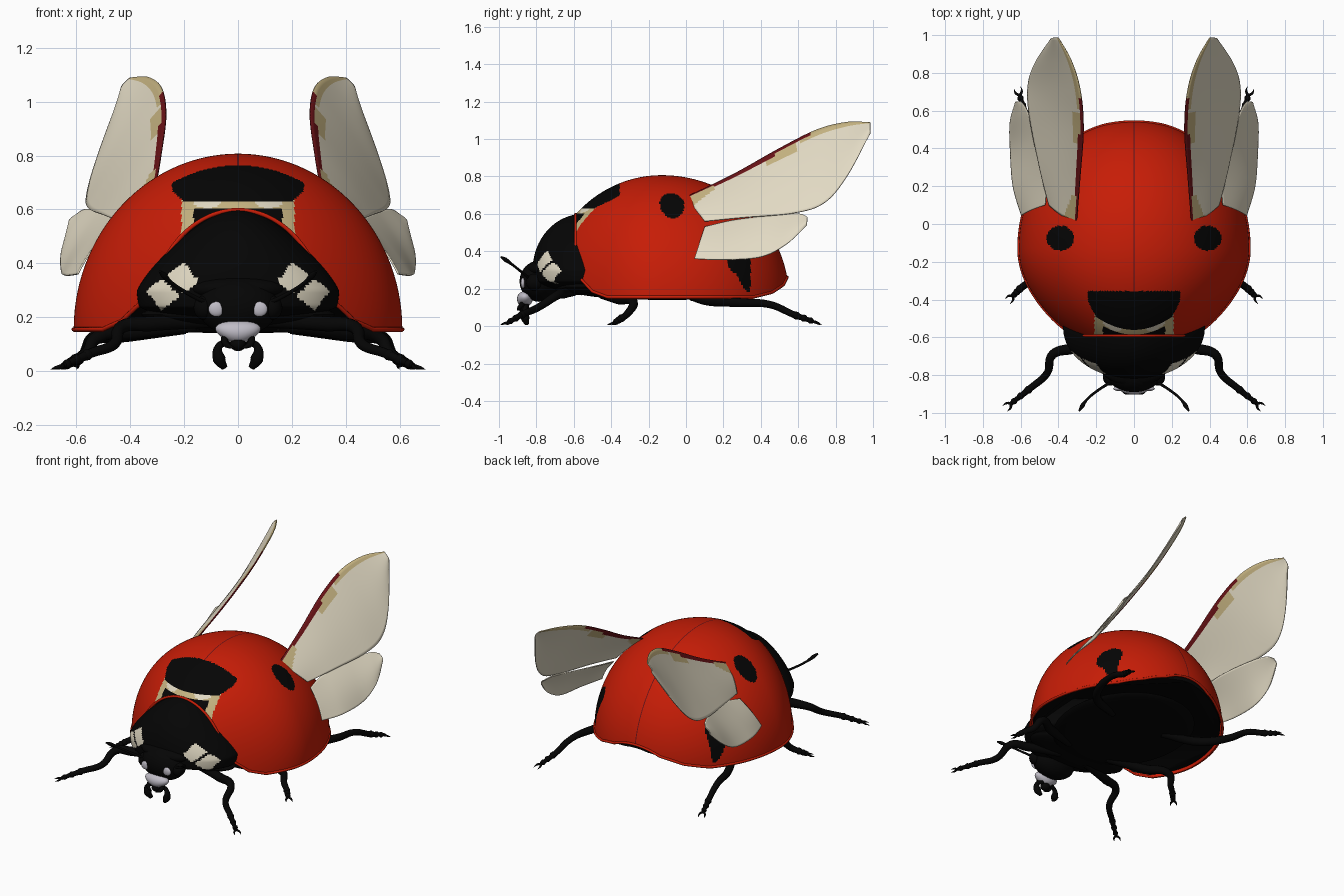
import bpy, bmesh, math
from mathutils import Vector

if "Cube" in bpy.data.objects:
    bpy.data.objects.remove(bpy.data.objects["Cube"])


def material(name, r, g, b):
    m = bpy.data.materials.new(name)
    m.use_nodes = True
    m.diffuse_color = (r, g, b, 1)
    bsdf = m.node_tree.nodes["Principled BSDF"]
    bsdf.inputs["Base Color"].default_value = (r, g, b, 1)
    bsdf.inputs["Roughness"].default_value = 0.6
    return m


red = material("shell_red", .57, .012, .002)
black = material("black", .0015, .0015, .0015)
cream = material("cream", .76, .7, .55)
tan = material("tan", .56, .45, .22)
dark_red = material("dark_red", .14, .006, .008)
grey = material("pale_grey", .52, .5, .56)


def finish(name, bm, mats, rule=None):
    """Turn a bmesh into a smooth object, colouring faces by a rule."""
    bm.normal_update()
    if rule:
        for f in bm.faces:
            f.material_index = mats.index(rule(f.calc_center_median()))
    me = bpy.data.meshes.new(name)
    bm.to_mesh(me)
    bm.free()
    ob = bpy.data.objects.new(name, me)
    bpy.context.collection.objects.link(ob)
    for m in mats:
        me.materials.append(m)
    smooth(ob)
    return ob


def smooth(ob):
    bpy.ops.object.select_all(action='DESELECT')
    ob.select_set(True)
    bpy.context.view_layer.objects.active = ob
    if ob.type == 'CURVE':
        bpy.ops.object.convert(target='MESH')
    bpy.ops.object.shade_smooth_by_angle(angle=math.radians(45))


def ball(name, loc, size, mats, rule=None, detail=32, shape=lambda v: v):
    """Ellipsoid whose unit sphere may be reshaped first."""
    bm = bmesh.new()
    bmesh.ops.create_uvsphere(bm, u_segments=detail, v_segments=detail // 2, radius=1)
    for v in bm.verts:
        v.co = Vector(a * s + c for a, s, c in zip(shape(v.co), size, loc))
    return finish(name, bm, mats, rule)


def tube(name, pts, radii, mat, cyclic=False, kind='BEZIER'):
    cu = bpy.data.curves.new(name, 'CURVE')
    cu.dimensions = '3D'
    cu.bevel_depth = 1
    cu.bevel_resolution = 3
    cu.resolution_u = 6
    cu.use_fill_caps = True
    sp = cu.splines.new(kind)
    knots = sp.bezier_points if kind == 'BEZIER' else sp.points
    knots.add(len(pts) - 1)
    for k, p, r in zip(knots, pts, radii):
        k.radius = r
        if kind == 'BEZIER':
            k.co = p
            k.handle_left_type = k.handle_right_type = 'AUTO'
        else:
            k.co = (*p, 1)
    sp.use_cyclic_u = cyclic
    cu.materials.append(mat)
    ob = bpy.data.objects.new(name, cu)
    bpy.context.collection.objects.link(ob)
    smooth(ob)


def clip(bm, co, no, clear=True):
    geom = bm.verts[:] + bm.edges[:] + bm.faces[:]
    bmesh.ops.bisect_plane(bm, geom=geom, plane_co=co, plane_no=no, clear_outer=clear)


def dome(scale, detail):
    """Half egg, trimmed at the front opening and raised at the tail."""
    bm = bmesh.new()
    bmesh.ops.create_uvsphere(bm, u_segments=detail, v_segments=detail * 5 // 8, radius=scale)
    clip(bm, (0, 0, 0), (0, 0, -1))
    for v in bm.verts:
        x, y, z = v.co
        y = -.13 + y * (.627 if y < 0 else .68)
        t = max(0, (-.13 - y) / .46)
        v.co = (x * .61 * (1 - .19 * t * t), y, .155 + z * .652)
    front = [(-.59, .6), (-.59, .36), (-.56, .25), (-.5, .185), (-.42, .155)]
    back = [(.36, .155), (.46, .18), (.52, .22), (.56, .3)]
    for line in (front, back):
        for (y, z), (y2, z2) in zip(line, line[1:]):
            clip(bm, (0, y, z), (0, z2 - z, y - y2))
    return bm


# Wing case with its painted spots
def shell_paint(c):
    x, y, z = abs(c.x), c.y, c.z
    if math.hypot((x - .39) / .072, (y + .075) / .066) < 1:
        return black
    if x < .245 and y < -.355 and z > .643 + max(-.012, (x - .215) * .9):
        return black
    if y < -.44 and x < .21 and z < .65:
        if math.hypot((x - .115) / .05, (z - .625) / .02) < 1:
            return cream
        if .02 < x < .165 and z < .605:
            return black
        return tan if z > .5 else red
    if .185 < z < .36 and .22 + (.36 - z) * .58 < y < .345:
        return black
    if math.hypot((y - .283) / .063, (z - .36) / .08) < 1:
        return black
    return dark_red if x < .003 else red


bm = dome(1, 352)
for sx in (1, -1):
    clip(bm, (sx * .003, 0, 0), (1, 0, 0), False)

# Rounded lip following the open edge
edge = next(e for e in bm.edges if e.is_boundary)
start, vert, loop = edge.verts[0], edge.verts[1], [edge.verts[0].co.copy()]
while vert != start:
    if (vert.co - loop[-1]).length > .008:
        loop.append(vert.co.copy())
    edge = next(e for e in vert.link_edges if e.is_boundary and e != edge)
    vert = edge.other_vert(vert)
tube("shell_lip", loop, [.008] * len(loop), red, True, 'POLY')

shell = finish("shell", bm, [red, black, cream, tan, dark_red], shell_paint)
solid = shell.modifiers.new("thickness", 'SOLIDIFY')
solid.thickness = .01
solid.offset = -1

# Dark body filling the shell
bm = dome(.97, 96)
bmesh.ops.holes_fill(bm, edges=[e for e in bm.edges if e.is_boundary], sides=0)
bmesh.ops.triangulate(bm, faces=[f for f in bm.faces if len(f.verts) > 4])
body = finish("body", bm, [black])
body.location = (0, .006, .006)
ball("belly", (0, -.1, .18), (.42, .48, .04), [black])


# Neck shield: peaked on top, flat below, with pale cheeks
def peaked(v):
    if v.z < -.2:
        return Vector((v.x, v.y, -.2 + (v.z + .2) * .22))
    return Vector((v.x * (1 - .42 * max(0, v.z)), v.y, v.z))


def shield_paint(c):
    dx, dz = abs(c.x) - .243, c.z - .315
    along, across = dx * .8 - dz * .6, dx * .6 + dz * .8
    cheek = abs(along) < .088 and abs(across) < .046 and c.y < -.62
    return cream if cheek and abs(along - .2 * across) > .008 else black


ball("neck_shield", (0, -.55, .3), (.375, .27, .3), [black, cream], shield_paint, 200, peaked)
ball("chest", (0, -.56, .21), (.36, .15, .045), [black])

# Head
ball("head", (0, -.785, .24), (.15, .105, .11), [black])
ball("brow", (0, -.755, .305), (.18, .1, .05), [black])
ball("face_plate", (0, -.862, .145), (.08, .042, .042), [grey],
     shape=lambda v: Vector((v.x * (1 + .35 * v.z), v.y, v.z)))
ball("mouth", (0, -.868, .1), (.03, .03, .026), [black])


# Wings: a cambered sheet between two smooth edges
def spline(pts, t):
    p = [Vector(q) for q in pts]
    i = min(int(t * (len(p) - 1)), len(p) - 2)
    f = t * (len(p) - 1) - i
    a, b, c, d = p[max(i - 1, 0)], p[i], p[i + 1], p[min(i + 2, len(p) - 1)]
    return b + .5 * f * (c - a + f * (2 * a - 5 * b + 4 * c - d + f * (3 * (b - c) + d - a)))


def wing(name, side, inner, outer, paint, n=48, m=24):
    bm = bmesh.new()
    rows = []
    for i in range(n + 1):
        a, b = spline(inner, i / n), spline(outer, i / n)
        row = []
        for j in range(m + 1):
            p = a.lerp(b, j / m)
            p.x += .012 * math.sin(math.pi * j / m)
            row.append(bm.verts.new((side * p.x, p.y, p.z)))
        rows.append(row)
    mats = [cream, tan, dark_red]
    for i in range(n):
        for j in range(m):
            f = bm.faces.new((rows[i][j], rows[i + 1][j], rows[i + 1][j + 1], rows[i][j + 1]))
            f.material_index = mats.index(paint((i + .5) / n, (j + .5) / m))
    ob = finish(name, bm, mats)
    mod = ob.modifiers.new("thickness", 'SOLIDIFY')
    mod.thickness = .006
    mod.offset = 0


def wing_paint(t, u):
    if u < .1 and .12 < t < .38 or u < .045 and t < .56:
        return dark_red
    if u < .4 - 2.2 * t or u < .15 and .33 < t < .47 or u < .08 and t > .5:
        return tan
    return cream


fore_in = [(.305, 0, .69), (.285, .25, .81), (.268, .5, .95), (.283, .7, 1.05), (.33, .86, 1.09), (.4, .985, 1.088)]
fore_out = [(.45, .1, .56), (.5, .3, .58), (.555, .58, .605), (.56, .74, .66), (.52, .86, .8), (.435, .985, 1.03)]
hind_in = [(.47, .1, .53), (.465, .25, .565), (.51, .45, .59), (.565, .6, .6), (.6, .65, .58)]
hind_out = [(.595, .045, .36), (.64, .2, .355), (.655, .4, .37), (.655, .54, .44), (.625, .645, .54)]

legs = {
    "front": [(.1, -.6, .185), (.33, -.66, .175), (.43, -.69, .165), (.46, -.79, .1), (.55, -.87, .065), (.65, -.95, .02)],
    "middle": [(.15, -.45, .17), (.38, -.36, .145), (.53, -.28, .12), (.56, -.31, .07), (.6, -.34, .045), (.64, -.38, .02)],
    "back": [(.2, .03, .16), (.42, .14, .135), (.52, .3, .125), (.55, .45, .115), (.575, .58, .06), (.605, .68, .025)],
}

for side, label in ((1, "left"), (-1, "right")):
    def flip(pts):
        return [(side * x, y, z) for x, y, z in pts]

    wing(label + "_upper_wing", side, fore_in, fore_out, wing_paint)
    wing(label + "_lower_wing", side, hind_in, hind_out, lambda t, u: cream)

    # Legs with toe joints and claws
    for leg, pts in legs.items():
        name = label + "_" + leg
        tube(name + "_leg", flip(pts), [.024, .029, .024, .02, .018, .011], black)
        foot, ankle = Vector(pts[-1]), Vector(pts[-2])
        way = (foot - ankle).normalized()
        across = Vector((-way.y, way.x, 0))
        for k in (.1, .5, .85):
            p = ankle.lerp(foot, k)
            ball(name + "_toe_joint", (side * p.x, p.y, p.z), [.022 - .006 * k] * 3, [black], detail=12)
        for s in (1, -1):
            claw = [foot, foot + way * .02 + across * s * .018, foot + way * .045 + across * s * .02]
            claw[2].z = .006
            tube(name + "_claw", flip(claw), [.008, .006, .001], black)

    # Face details
    ball(label + "_eye", (side * .125, -.81, .235), (.04, .045, .045), [black], detail=24)
    ball(label + "_eye_patch", (side * .08, -.872, .23), (.03, .012, .028), [grey], detail=20)
    tube(label + "_antenna", flip([(.11, -.83, .25), (.19, -.88, .29), (.25, -.93, .33), (.275, -.965, .355), (.29, -.99, .37)]),
         [.008, .007, .007, .012, .005], black)
    tube(label + "_mouth_feeler", flip([(.035, -.85, .11), (.072, -.86, .09), (.07, -.86, .045), (.05, -.85, .012)]),
         [.012, .014, .024, .012], black)
    tube(label + "_jaw", flip([(.05, -.87, .125), (.045, -.89, .1), (.015, -.9, .085)]), [.014, .012, .003], black)
